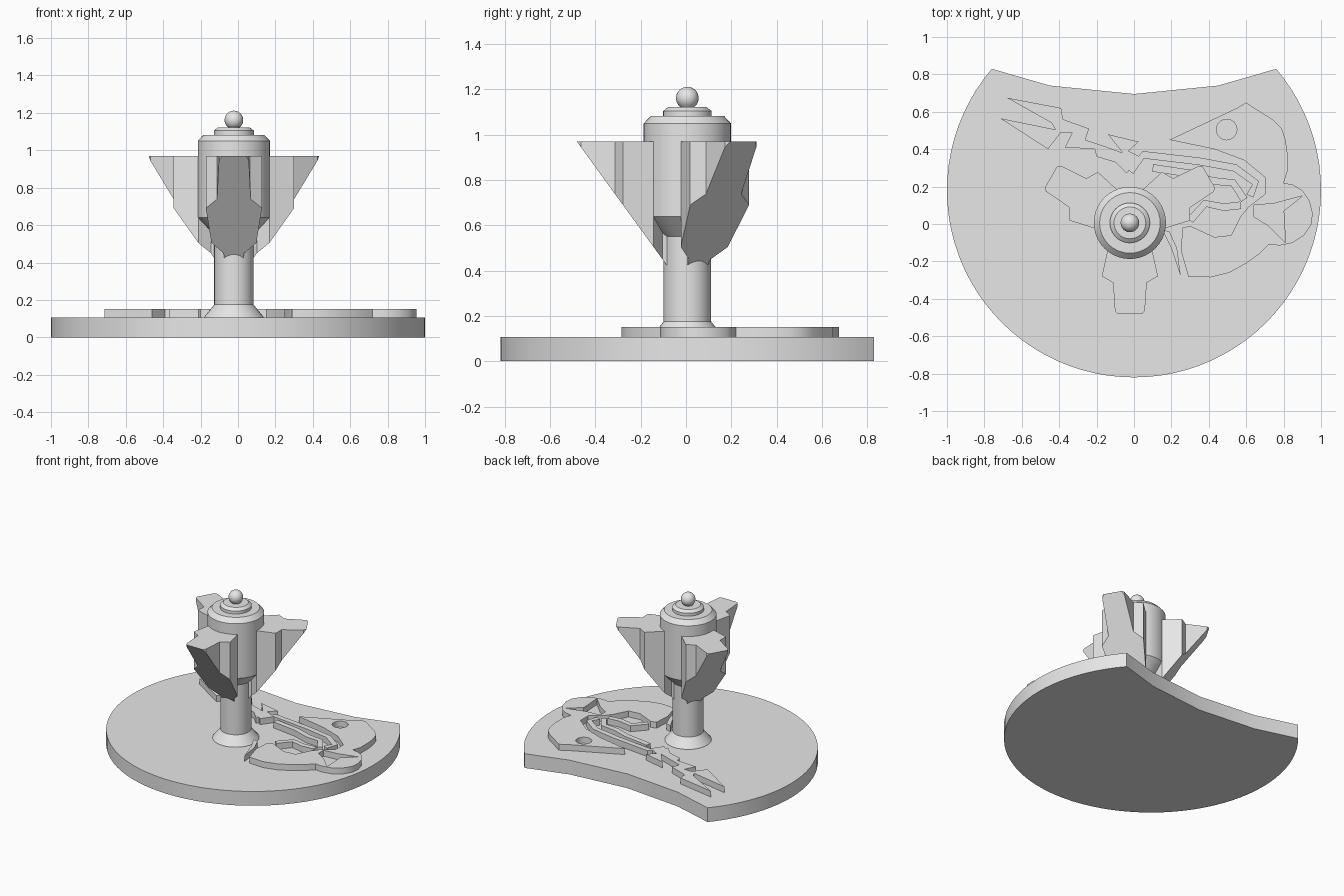
import bpy, bmesh, math
from mathutils import Matrix

if "Cube" in bpy.data.objects:
    bpy.data.objects.remove(bpy.data.objects["Cube"], do_unlink=True)

GREY = (.8, .8, .8, 1)
mat = bpy.data.materials.new("plain grey")
mat.use_nodes = True
mat.diffuse_color = GREY
mat.node_tree.nodes["Principled BSDF"].inputs["Base Color"].default_value = GREY

AXIS = (-.022, .006)      # plan position of the post
BASE_TOP, RELIEF_TOP = .107, .152


def finish(name, mesh, smooth=True):
    mesh.materials.clear()
    mesh.materials.append(mat)
    obj = bpy.data.objects.new(name, mesh)
    bpy.context.collection.objects.link(obj)
    if smooth:
        bpy.ops.object.select_all(action='DESELECT')
        obj.select_set(True)
        bpy.context.view_layer.objects.active = obj
        bpy.ops.object.shade_smooth_by_angle(angle=math.radians(30))
    return obj


def mesh_from(bm, name):
    bmesh.ops.recalc_face_normals(bm, faces=bm.faces)
    mesh = bpy.data.meshes.new(name)
    bm.to_mesh(mesh)
    bm.free()
    return mesh


def lathe(name, profile, sides=40):
    """Spin a radius/height profile around the post axis."""
    bm = bmesh.new()
    verts = [bm.verts.new((r, 0, z)) for r, z in profile]
    edges = [bm.edges.new(pair) for pair in zip(verts, verts[1:])]
    bmesh.ops.spin(bm, geom=verts + edges, cent=(0, 0, 0), axis=(0, 0, 1),
                   angle=math.tau, steps=sides)
    bmesh.ops.remove_doubles(bm, verts=bm.verts, dist=.0005)
    bmesh.ops.translate(bm, verts=bm.verts, vec=(*AXIS, 0))
    return finish(name, mesh_from(bm, name))


def slab(name, outlines, bottom, top):
    """Extrude an outline upward; further outlines become holes."""
    curve = bpy.data.curves.new(name + " outline", 'CURVE')
    curve.dimensions = '2D'
    curve.fill_mode = 'BOTH'
    curve.extrude = (top - bottom) / 2
    for outline in outlines:
        spline = curve.splines.new('POLY')
        spline.points.add(len(outline) - 1)
        for point, (x, y) in zip(spline.points, outline):
            point.co = (x, y, 0, 1)
        spline.use_cyclic_u = True
    helper = bpy.data.objects.new(name + " helper", curve)
    bpy.context.collection.objects.link(helper)
    bpy.context.view_layer.update()
    mesh = bpy.data.meshes.new_from_object(
        helper.evaluated_get(bpy.context.evaluated_depsgraph_get()))
    bpy.data.objects.remove(helper, do_unlink=True)
    bm = bmesh.new()
    bm.from_mesh(mesh)
    bmesh.ops.remove_doubles(bm, verts=bm.verts, dist=.0005)
    bmesh.ops.translate(bm, verts=bm.verts, vec=(0, 0, (top + bottom) / 2))
    return finish(name, mesh_from(bm, name))


def arc(cx, cy, radius, start, end, steps):
    return [(cx + radius * math.cos(a), cy + radius * math.sin(a))
            for a in (math.radians(start + (end - start) * i / steps)
                      for i in range(steps + 1))]


def ribbon(path, half):
    """Outline of a strip that follows a path."""
    left, right = [], []
    for i, (x, y) in enumerate(path):
        ax, ay = path[max(i - 1, 0)]
        bx, by = path[min(i + 1, len(path) - 1)]
        d = math.hypot(bx - ax, by - ay)
        nx, ny = (ay - by) / d * half, (bx - ax) / d * half
        left.append((x + nx, y + ny))
        right.append((x - nx, y - ny))
    return left + right[::-1]


# Round base with a concave back edge
edge = arc(0, .18, 1, 40.5, -220.5, 64)
slab("base", [edge + [(-.45, .74), (0, .695), (.45, .74)]], 0, BASE_TOP)

# Raised plate with a round hole and a leaf-shaped recess
plate = [(.19, .45), (.55, .62), (.6, .65), (.66, .61), (.74, .56), (.79, .51),
         (.81, .45), (.82, .38), (.82, .28), (.8, .22), (.85, .21), (.9, .18),
         (.94, .12), (.955, .06), (.95, 0), (.91, -.06), (.85, -.1),
         (.78, -.115), (.72, -.11), (.67, -.16), (.6, -.21), (.51, -.26),
         (.41, -.285), (.29, -.28), (.25, -.14), (.26, -.02), (.3, -.01),
         (.43, -.07), (.52, -.06), (.57, .04), (.61, .09), (.7, .16),
         (.7, .25), (.59, .34), (.43, .4)]
leaf = [(.64, .1), (.75, .11), (.9, .15), (.8, .07), (.81, -.1), (.72, -.01),
        (.64, .04)]
hole = arc(.495, .505, .055, 0, 345, 23)
slab("relief_plate", [plate, hole, leaf], BASE_TOP - .01, RELIEF_TOP)

# Curling strips inside the plate
strips = {
    "outer_strip": [(-.02, .28), (.05, .37), (.35, .335), (.54, .3),
                    (.65, .22), (.62, .15)],
    "inner_strip": [(.1, .3), (.3, .27), (.42, .23), (.53, .22), (.59, .13)],
    "lower_strip": [(.3, .02), (.38, .11), (.48, .09), (.57, .1)],
}
for name, path in strips.items():
    slab(name, [ribbon(path, .02)], BASE_TOP - .01, RELIEF_TOP)

# Thorn beside the post and the jagged tail behind it
slab("thorn", [[(.15, -.03), (.2, -.13), (.25, -.28), (.23, -.13), (.19, -.04)]],
     BASE_TOP - .01, RELIEF_TOP)
tail = [(-.68, .675), (-.39, .62), (-.38, .56), (-.24, .51), (-.26, .45),
        (-.17, .42), (-.06, .38), (-.14, .48), (.025, .44), (-.03, .39),
        (.03, .36), (-.04, .27), (-.1, .33), (-.2, .36), (-.21, .4),
        (-.37, .41), (-.33, .49), (-.39, .49), (-.46, .4), (-.715, .565),
        (-.42, .505), (-.44, .54)]
slab("jagged_tail", [tail], BASE_TOP - .01, RELIEF_TOP)

# Post with flared foot, drum body, and stepped cap
lathe("post", [(0, .09), (.16, .09), (.158, .11), (.105, .175), (.105, .6),
               (0, .6)])
lathe("drum", [(0, .55), (.105, .55), (.193, .64), (.193, 1.05), (.162, 1.083),
               (0, 1.083)])
lathe("cap", [(0, 1.07), (.107, 1.07), (.107, 1.105), (.085, 1.122), (0, 1.122)])
ball = [(.05 * math.cos(a), 1.162 + .05 * math.sin(a))
        for a in (math.radians(-50 + 14 * i) for i in range(11))]
lathe("knob", [(0, 1.11), (.034, 1.11)] + ball + [(0, 1.212)], 24)

# Three fins with a stepped plan and a sloping underside
half_plan = [(.08, .05), (.11, .055), (.15, .12), (.285, .15), (.32, .09),
             (.47, .08), (.488, .065)]
plan = half_plan + [(r, -w) for r, w in reversed(half_plan)]
for name, angle in (("front_fin", 270), ("left_fin", 30), ("right_fin", 150)):
    bm = bmesh.new()
    low = [bm.verts.new((r, w, .45 + (r - .11) * 1.375)) for r, w in plan]
    high = [bm.verts.new((r, w, .97)) for r, w in plan]
    bm.faces.new(low)
    bm.faces.new(high)
    for i in range(len(plan)):
        bm.faces.new((low[i - 1], low[i], high[i], high[i - 1]))
    bm.transform(Matrix.Translation((*AXIS, 0))
                 @ Matrix.Rotation(math.radians(angle), 4, 'Z'))
    finish(name, mesh_from(bm, name), smooth=False)
